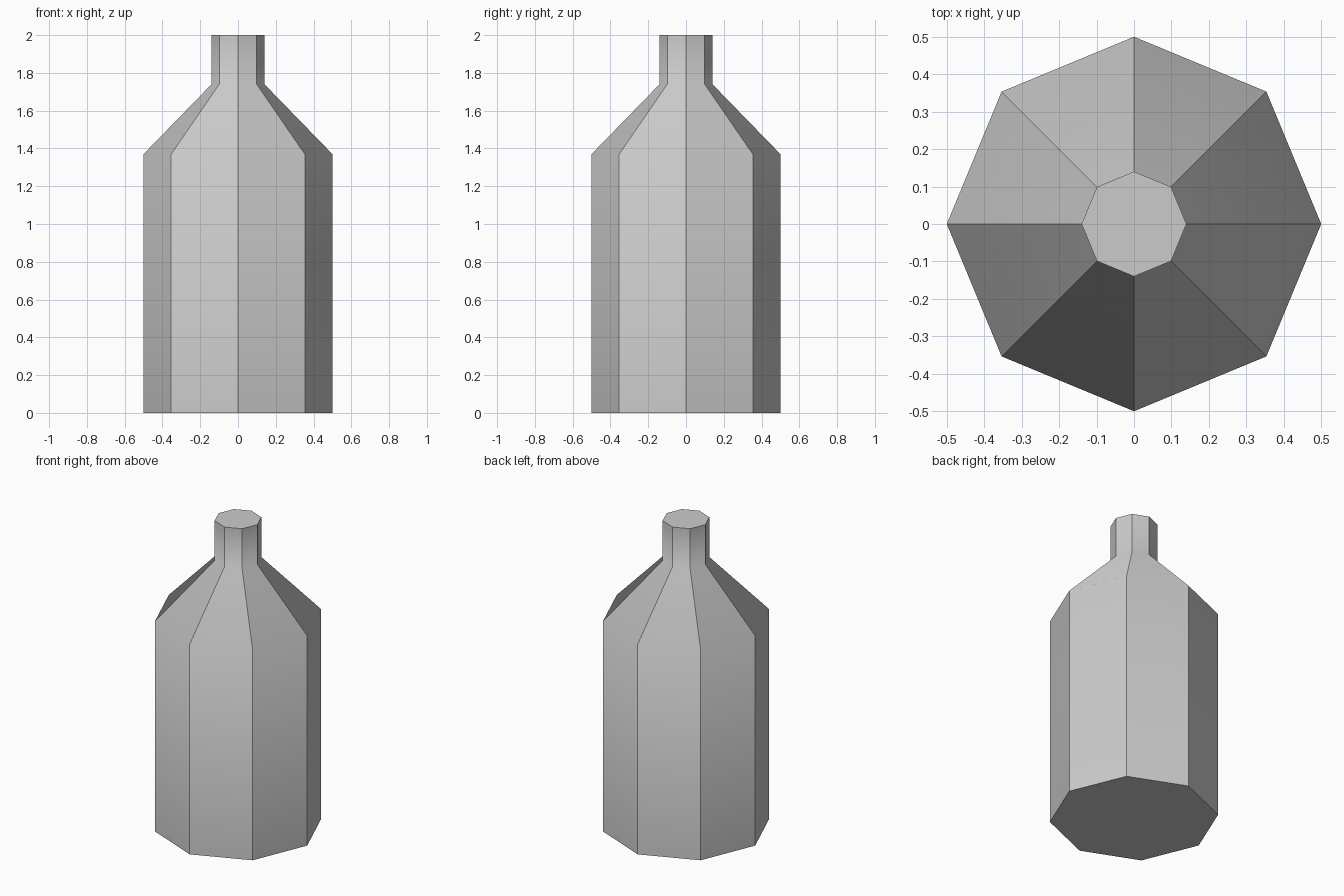
import bpy, bmesh
from math import cos, sin, pi

if "Cube" in bpy.data.objects:
    bpy.data.objects.remove(bpy.data.objects["Cube"])

SIDES = 8
# bottle outline: (radius, height) from base to mouth
PROFILE = [(0.5, 0.0), (0.5, 1.37), (0.14, 1.74), (0.14, 2.0)]

bm = bmesh.new()
rings = [[bm.verts.new((r * cos(2 * pi * i / SIDES), r * sin(2 * pi * i / SIDES), z))
          for i in range(SIDES)] for r, z in PROFILE]

# walls: body, shoulder, neck
for low, high in zip(rings, rings[1:]):
    for i in range(SIDES):
        j = (i + 1) % SIDES
        bm.faces.new((low[i], low[j], high[j], high[i])).smooth = True

# flat base and top caps
bm.faces.new(rings[0][::-1])
bm.faces.new(rings[-1])

# crisp upright edges and rims, soft bends at the shoulder and neck
for e in bm.edges:
    a, b = (v.co.z for v in e.verts)
    upright = abs(a - b) > 0.01
    rim = not upright and (a < 0.01 or a > 1.99)
    e.smooth = not (upright or rim)

mesh = bpy.data.meshes.new("bottle")
bm.to_mesh(mesh)
bm.free()
bpy.context.collection.objects.link(bpy.data.objects.new("bottle", mesh))
